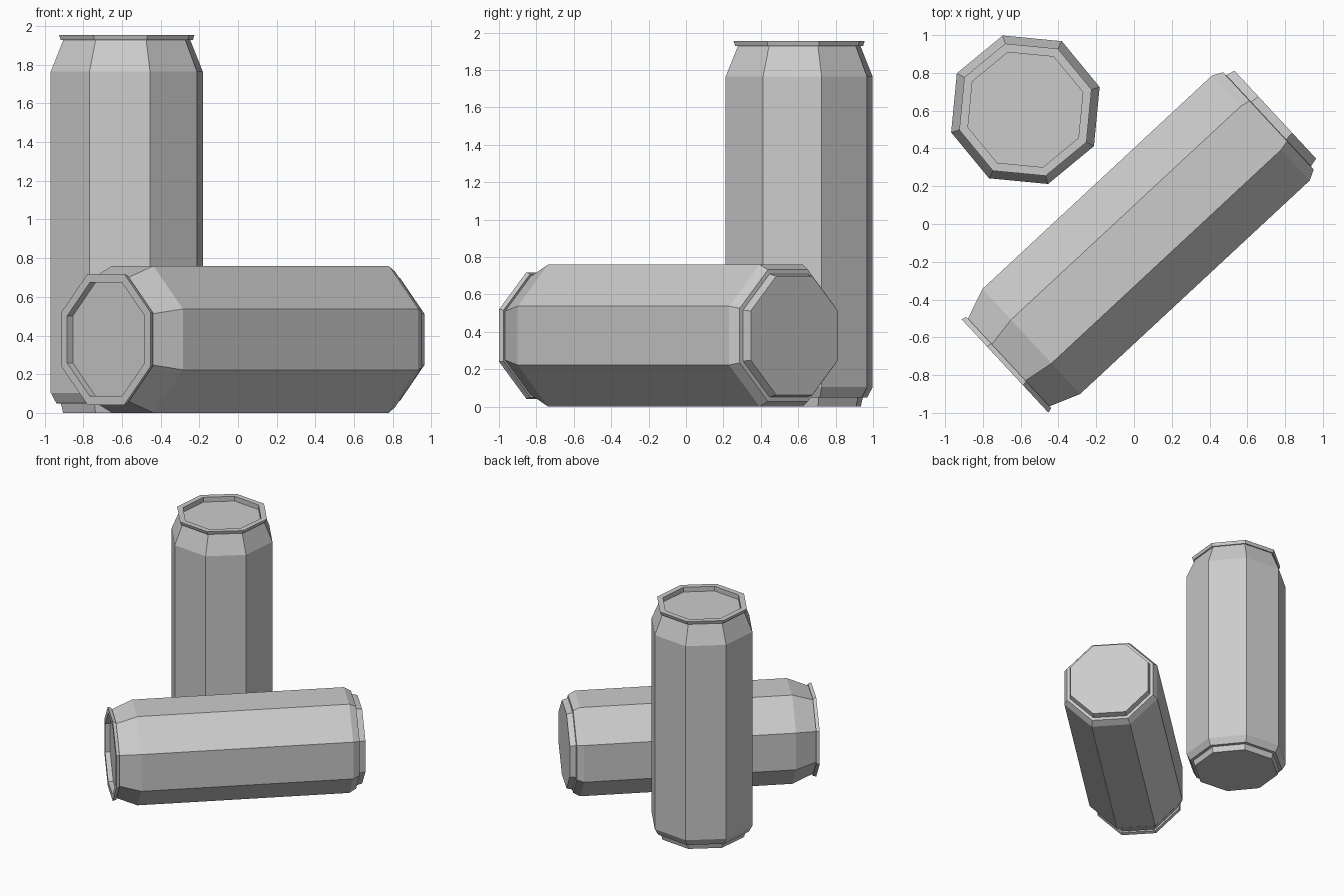
import bpy, bmesh
from math import cos, sin, radians
from mathutils import Matrix, Vector

if "Cube" in bpy.data.objects:
    bpy.data.objects.remove(bpy.data.objects["Cube"])

SIDES = 8
# Can profile (radius, height): foot, step, body, shoulder, flared rim, sunken lid
PROFILE = [(0.344, 0.0), (0.356, 0.048), (0.381, 0.05), (0.411, 0.104),
           (0.411, 1.764), (0.342, 1.93), (0.357, 1.927), (0.366, 1.954),
           (0.318, 1.954), (0.318, 1.914)]


def make_can(name, spin, matrix):
    bm = bmesh.new()
    rings = []
    for r, z in PROFILE:
        angles = [radians(spin + 360 * i / SIDES) for i in range(SIDES)]
        rings.append([bm.verts.new((r * cos(a), r * sin(a), z)) for a in angles])
    for low, high in zip(rings, rings[1:]):
        for i in range(SIDES):
            j = (i + 1) % SIDES
            bm.faces.new((low[i], low[j], high[j], high[i]))
    bm.faces.new(rings[0][::-1])   # base
    bm.faces.new(rings[-1])        # lid
    bmesh.ops.recalc_face_normals(bm, faces=bm.faces[:])
    mesh = bpy.data.meshes.new(name)
    bm.to_mesh(mesh)
    bm.free()
    obj = bpy.data.objects.new(name, mesh)
    bpy.context.collection.objects.link(obj)
    obj.matrix_world = matrix
    return obj


# Upright can at the back left
make_can("standing_can", 17, Matrix.Translation((-0.575, 0.605, 0)))

# Can lying on one flat side, lid towards the front left
axis = Vector((-0.7325, -0.681, 0)).normalized()
up = Vector((0, 0, 1))
side = up.cross(axis)
turn = Matrix((side, up, axis)).transposed().to_4x4()
make_can("lying_can", 22.5, Matrix.Translation((0.748, 0.579, 0.38)) @ turn)
